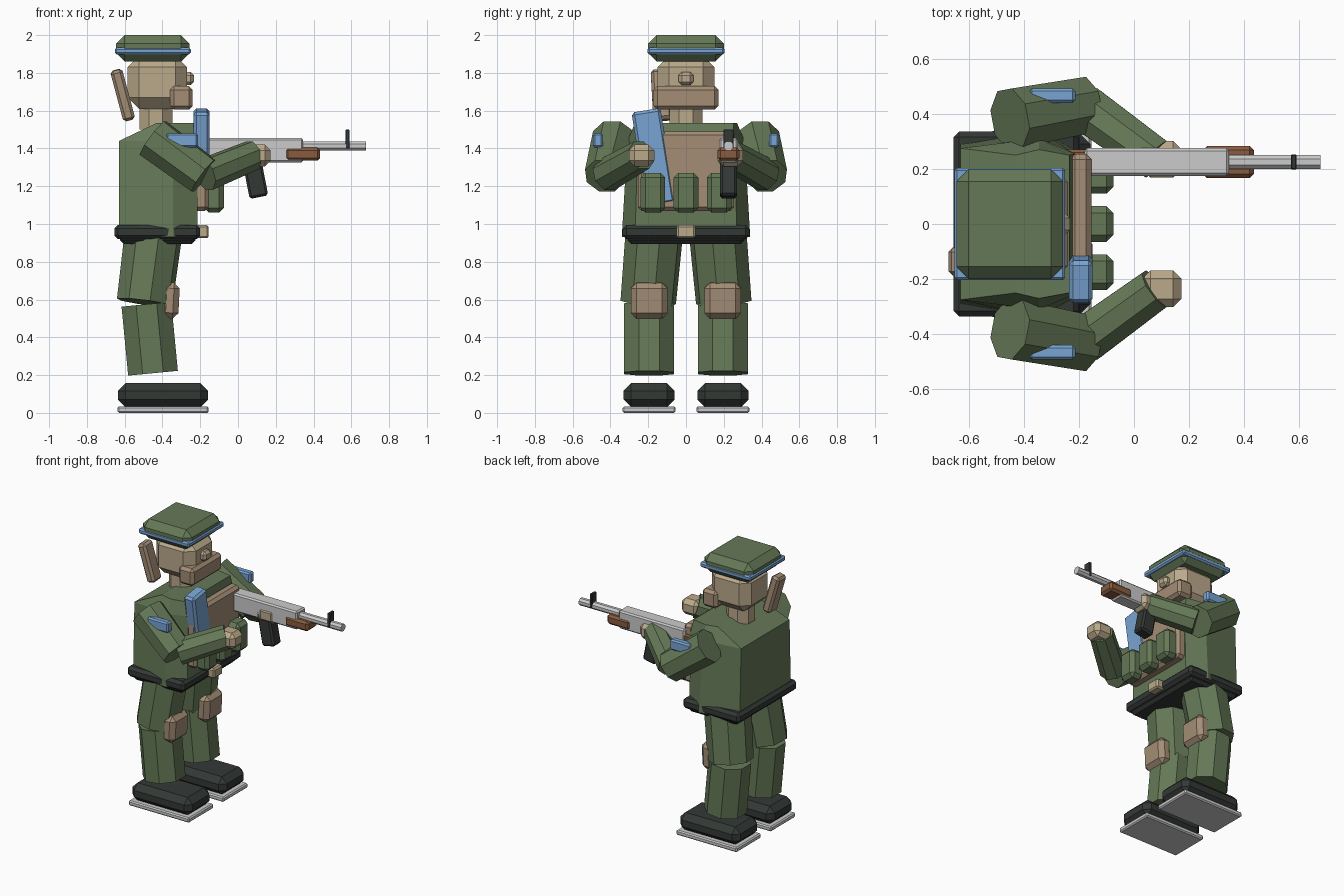
import bpy, bmesh
from math import radians, pi
from mathutils import Vector, Matrix

if "Cube" in bpy.data.objects:
    bpy.data.objects.remove(bpy.data.objects["Cube"])

COLOURS = {
    "green": (0.13, 0.19, 0.095), "tan": (0.37, 0.27, 0.18), "skin": (0.50, 0.40, 0.26),
    "blue": (0.19, 0.37, 0.65), "black": (0.033, 0.04, 0.036), "wood": (0.25, 0.107, 0.05),
}
MATS = {}
for key, rgb in COLOURS.items():
    MATS[key] = bpy.data.materials.new(key)
    MATS[key].diffuse_color = (*rgb, 1)


def finish(name, bm, colour):
    bmesh.ops.recalc_face_normals(bm, faces=bm.faces)
    me = bpy.data.meshes.new(name)
    bm.to_mesh(me)
    bm.free()
    if colour:
        me.materials.append(MATS[colour])
    ob = bpy.data.objects.new(name, me)
    bpy.context.collection.objects.link(ob)
    return ob


def box(name, x, y, z, colour=None, bevel=0.015, rot=(0, 0, 0)):
    """Chamfered box from (min, max) ranges, turned about its centre."""
    bm = bmesh.new()
    bmesh.ops.create_cube(bm, size=1)
    bmesh.ops.scale(bm, vec=(x[1] - x[0], y[1] - y[0], z[1] - z[0]), verts=bm.verts)
    if bevel:
        bmesh.ops.bevel(bm, geom=bm.edges[:], offset=bevel, segments=1, affect='EDGES')
    ob = finish(name, bm, colour)
    ob.location = [(a + b) / 2 for a, b in (x, y, z)]
    ob.rotation_euler = [radians(r) for r in rot]
    return ob


def tube(name, a, b, r1, r2, colour=None, sides=8):
    """Faceted limb or barrel between two points."""
    a, b = Vector(a), Vector(b)
    d = b - a
    bm = bmesh.new()
    bmesh.ops.create_cone(bm, cap_ends=True, segments=sides, radius1=r1, radius2=r2,
                          depth=d.length, matrix=Matrix.Rotation(pi / sides, 4, 'Z'))
    ob = finish(name, bm, colour)
    ob.location = (a + b) / 2
    ob.rotation_euler = d.to_track_quat('Z', 'Y').to_euler()
    return ob


def loft(name, rings, colour):
    """Skin a stack of equal-length rings and cap both ends."""
    bm = bmesh.new()
    vs = [[bm.verts.new(p) for p in ring] for ring in rings]
    n = len(vs[0])
    for lo, hi in zip(vs, vs[1:]):
        for i in range(n):
            bm.faces.new((lo[i], lo[(i + 1) % n], hi[(i + 1) % n], hi[i]))
    bm.faces.new(vs[0])
    bm.faces.new(vs[-1])
    return finish(name, bm, colour)


# Torso: hexagonal sections with sloping shoulders
def section(z, back, mid, front, yb, ym, yf):
    half = [(back, yb), (mid, ym), (front, yf)]
    return [(x, y, z) for x, y in half] + [(x, -y, z) for x, y in reversed(half)]


loft("torso", [section(0.93, -0.63, -0.345, -0.215, 0.29, 0.34, 0.27),
               section(1.44, -0.63, -0.345, -0.215, 0.275, 0.31, 0.255),
               section(1.535, -0.43, -0.345, -0.235, 0.25, 0.27, 0.25)], "green")

# Belt and chest gear
box("hips", (-0.625, -0.225), (-0.31, 0.31), (0.895, 0.97), "black", 0.02)
box("belt", (-0.655, -0.2), (-0.335, 0.335), (0.92, 0.995), "black", 0.02)
box("buckle", (-0.22, -0.155), (-0.05, 0.05), (0.925, 0.995), "skin", 0.01)
box("chest_panel", (-0.235, -0.155), (-0.255, 0.255), (1.07, 1.49), "tan", 0.02)
box("blue_sash", (-0.236, -0.15), (-0.25, -0.095), (1.10, 1.605), "blue", 0.015, (9, 0, 0))
for i, y in enumerate((-0.175, 0, 0.175)):
    box(f"pouch_{i + 1}", (-0.18, -0.075), (y - 0.065, y + 0.065), (1.06, 1.27), "green", 0.025)

# Head, cap and radio handset
tube("neck", (-0.435, 0, 1.5), (-0.435, 0, 1.66), 0.095, 0.095, "skin")
box("head", (-0.585, -0.27), (-0.15, 0.15), (1.61, 1.89), "skin", 0.06)
box("jaw", (-0.36, -0.24), (-0.172, 0.172), (1.605, 1.73), "tan", 0.02)
box("nose", (-0.29, -0.233), (-0.04, 0.04), (1.735, 1.805), "skin", 0.018)
box("cap", (-0.645, -0.257), (-0.2, 0.2), (1.86, 2.0), "green", 0.045)
box("cap_band", (-0.652, -0.25), (-0.204, 0.204), (1.897, 1.935), "blue", 0.01)
box("handset", (-0.643, -0.578), (-0.18, -0.08), (1.545, 1.82), "tan", 0.015, (3, -15, 0))

# Limbs, mirrored across y
for side, s in (("right", -1), ("left", 1)):
    def yr(a, b):
        return tuple(sorted((s * a, s * b)))

    tube(f"{side}_thigh", (-0.45, s * 0.17, 0.93), (-0.495, s * 0.2, 0.585), 0.155, 0.15, "green")
    tube(f"{side}_shin", (-0.485, s * 0.195, 0.575), (-0.45, s * 0.195, 0.21), 0.143, 0.143, "green")
    box(f"{side}_knee_pad", (-0.41, -0.312), yr(0.097, 0.292), (0.5, 0.69), "tan", 0.03, (0, 3, 0))
    box(f"{side}_boot", (-0.635, -0.158), yr(0.06, 0.33), (0.03, 0.157), "black", 0.04)
    box(f"{side}_sole", (-0.637, -0.155), yr(0.055, 0.335), (0, 0.035), None, 0.008)

    tube(f"{side}_upper_arm", (-0.45, s * 0.38, 1.455), (-0.18, s * 0.43, 1.255), 0.118, 0.11, "green")
    tube(f"{side}_forearm", (-0.175, s * 0.42, 1.26), (0.08, s * 0.235, 1.365), 0.09, 0.082, "green")
    box(f"{side}_hand", (0.03, 0.172), yr(0.168, 0.302), (1.305, 1.42), "skin", 0.03)
    box(f"{side}_arm_patch", (-0.38, -0.213), yr(0.44, 0.492), (1.405, 1.48), "blue", 0.01)

# Rifle pointing along +x
GY = 0.225


def gun(name, x, half, z, colour=None, bevel=0.01, rot=(0, 0, 0)):
    box(name, x, (GY - half, GY + half), z, colour, bevel, rot)


gun("rifle_receiver", (-0.18, 0.345), 0.05, (1.325, 1.455))
gun("rifle_stock", (-0.36, -0.16), 0.045, (1.3, 1.42), "wood")
gun("rifle_handguard", (0.25, 0.435), 0.058, (1.335, 1.405), "wood", 0.015)
gun("rifle_magazine", (0.04, 0.14), 0.045, (1.14, 1.36), "black", 0.012, (0, -11, 0))
gun("rifle_front_sight", (0.57, 0.59), 0.027, (1.4, 1.5), "black", 0.003)
tube("rifle_barrel", (0.3, GY, 1.413), (0.677, GY, 1.413), 0.027, 0.027)

for m in bpy.data.materials:
    if m.users and not m.is_grease_pencil:
        m.use_nodes = True
        m.node_tree.nodes["Principled BSDF"].inputs["Base Color"].default_value = m.diffuse_color
